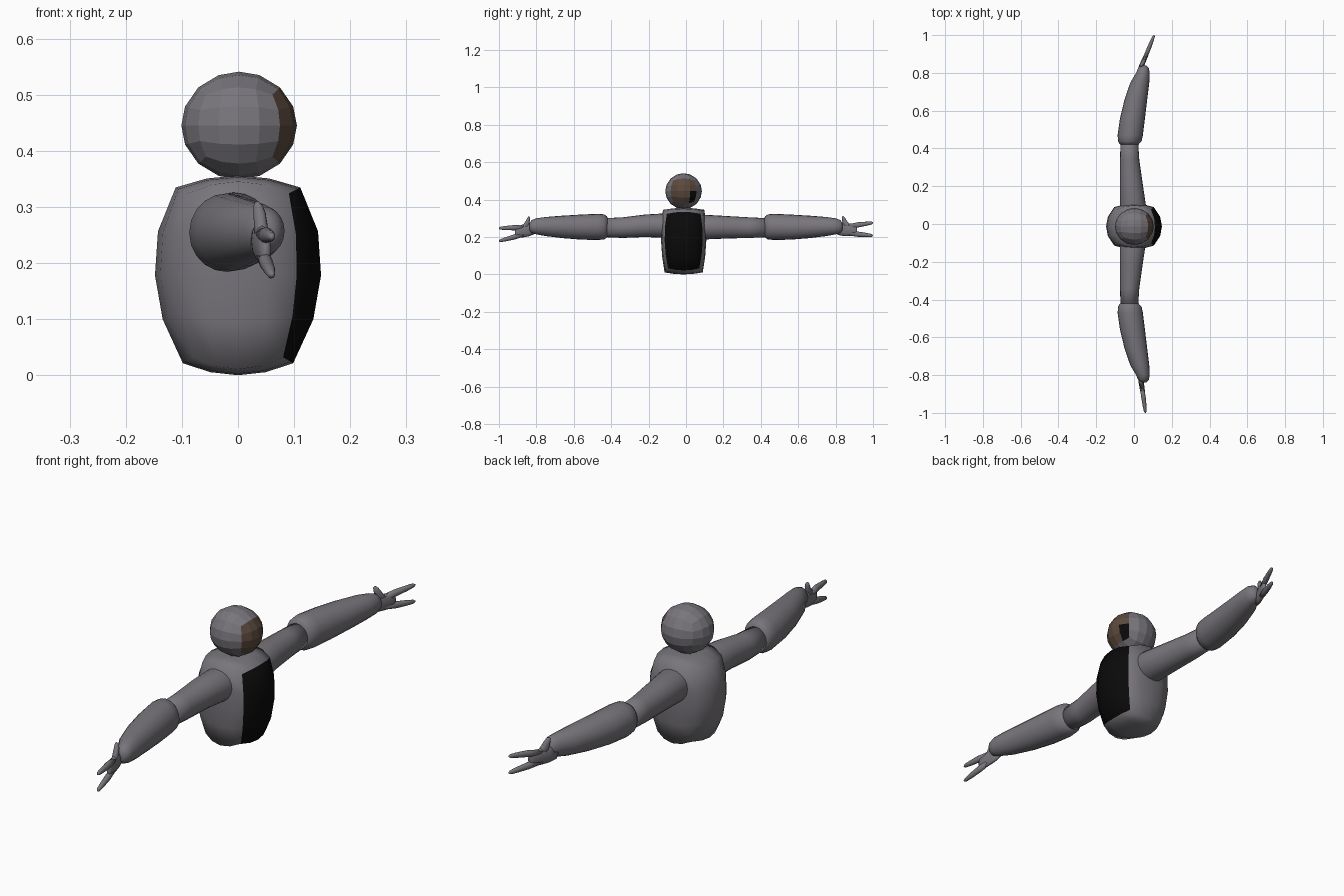
import bpy, bmesh, math

if "Cube" in bpy.data.objects:
    bpy.data.objects.remove(bpy.data.objects["Cube"])


def material(name, color):
    m = bpy.data.materials.new(name)
    m.diffuse_color = (*color, 1)
    m.use_nodes = True
    m.node_tree.nodes["Principled BSDF"].inputs["Base Color"].default_value = m.diffuse_color
    return m


GREY = material("warm grey", (0.19, 0.18, 0.2))
BLACK = material("black", (0.003, 0.003, 0.003))
BROWN = material("dark brown", (0.105, 0.066, 0.047))


def finish(bm, name, mats, smooth):
    bmesh.ops.recalc_face_normals(bm, faces=bm.faces)
    for f in bm.faces:
        f.smooth = smooth
    me = bpy.data.meshes.new(name)
    bm.to_mesh(me)
    bm.free()
    for m in mats:
        me.materials.append(m)
    ob = bpy.data.objects.new(name, me)
    bpy.context.collection.objects.link(ob)


def round_box(name, mats, shape, paint, smooth):
    """Cube with a 4x4 grid per side, painted by side and bent by shape()."""
    bm = bmesh.new()
    bmesh.ops.create_cube(bm, size=2)
    bmesh.ops.subdivide_edges(bm, edges=bm.edges[:], cuts=3, use_grid_fill=True)
    for f in bm.faces:
        f.material_index = paint(f.calc_center_median())
    for v in bm.verts:
        v.co = shape(*v.co)
    finish(bm, name, mats, smooth)


def ball(a, b, c):
    return a * math.sqrt(1 - b * b / 2 - c * c / 2 + b * b * c * c / 3)


def body_shape(u, v, w):
    return ((0.148 + 0.009 * w) * ball(u, v, w),
            -0.0125 + (0.121 + 0.005 * w) * v * (1 - 0.16 * u * u - 0.12 * w * w),
            0.178 + 0.178 * w * (1 - 0.12 * u * u - 0.06 * v * v))


def head_shape(u, v, w):
    return (0.002 + 0.103 * ball(u, v, w),
            -0.013 + 0.098 * ball(v, u, w),
            0.445 + 0.096 * ball(w, u, v))


def head_paint(c):
    if c.x < 0.99:
        return 0
    return 2 if c.y > 0.5 and c.z < 0 else 1


# Body with dark chest panel, head with face panel (both look along +x)
round_box("body", [GREY, BLACK], body_shape, lambda c: int(c.x > 0.99), True)
round_box("head", [GREY, BROWN, BLACK], head_shape, head_paint, False)


def tube(name, rings, side=1, up=False, bend=None, n=20):
    """Loft ellipses (x, y, z, half width x, other half width) along y, or z if up."""
    bm = bmesh.new()
    loops = []
    for x, y, z, a, b in rings:
        loop = []
        for i in range(n):
            t = 2 * math.pi * i / n
            p = [x + a * math.cos(t), y, z]
            p[1 if up else 2] += b * math.sin(t)
            if bend:
                p[0] += bend[0] * (p[1] - 0.83)
                p[2] += bend[1] * (p[1] - 0.83)
            loop.append(bm.verts.new((p[0], p[1] * side, p[2])))
        loops.append(loop)
    for l0, l1 in zip(loops, loops[1:]):
        for i in range(n):
            j = (i + 1) % n
            bm.faces.new((l0[i], l0[j], l1[j], l1[i]))
    bm.faces.new(loops[0])
    bm.faces.new(loops[-1])
    finish(bm, name, [GREY], True)


# Arms: the two hands differ in how they bend
for side, label, bend in ((1, "left", (0.42, 0.0)), (-1, "right", (0.15, -0.17))):
    lift = 0 if side > 0 else 0.008
    tube(label + "_upper_arm", [
        (-0.004, 0.05, 0.25 + lift, 0.06, 0.06),
        (-0.006, 0.10, 0.253 + lift, 0.069, 0.066),
        (-0.015, 0.22, 0.252 + lift, 0.06, 0.06),
        (-0.023, 0.34, 0.25, 0.051, 0.055),
        (-0.025, 0.45, 0.25, 0.046, 0.05)], side)
    tube(label + "_forearm", [
        (-0.025, 0.418, 0.254, 0.036, 0.04),
        (-0.025, 0.422, 0.254, 0.05, 0.056),
        (-0.022, 0.438, 0.254, 0.062, 0.067),
        (-0.020, 0.47, 0.254, 0.067, 0.07),
        (-0.008, 0.56, 0.253, 0.066, 0.067),
        (0.010, 0.66, 0.254, 0.06, 0.06),
        (0.031, 0.75, 0.256, 0.05, 0.051),
        (0.047, 0.80, 0.257, 0.036, 0.043),
        (0.050, 0.825, 0.256, 0.028, 0.034),
        (0.050, 0.838, 0.255, 0.015, 0.018)], side)
    tube(label + "_palm", [
        (0.037, 0.81, 0.24, 0.012, 0.028),
        (0.037, 0.84, 0.24, 0.014, 0.035),
        (0.037, 0.88, 0.239, 0.013, 0.034),
        (0.037, 0.905, 0.239, 0.011, 0.03),
        (0.037, 0.915, 0.239, 0.006, 0.018)], side, bend=bend, n=12)
    for finger, z0, z1 in (("upper", 0.255, 0.275), ("lower", 0.222, 0.208)):
        tube(f"{label}_{finger}_finger", [
            (0.037, 0.87, z0, 0.011, 0.014),
            (0.037, 0.92, (z0 + z1) / 2, 0.012, 0.014),
            (0.036, 0.965, z0 * 0.2 + z1 * 0.8, 0.010, 0.011),
            (0.035, 0.992, z1, 0.007, 0.008),
            (0.035, 1.0, z1, 0.003, 0.003)], side, bend=bend, n=12)
    tube(label + "_thumb", [
        (0.037, 0.862, 0.245, 0.011, 0.022),
        (0.037, 0.854, 0.272, 0.012, 0.017),
        (0.036, 0.845, 0.292, 0.011, 0.011),
        (0.034, 0.841, 0.305, 0.008, 0.008),
        (0.033, 0.84, 0.311, 0.003, 0.003)], side, up=True, bend=bend, n=12)
